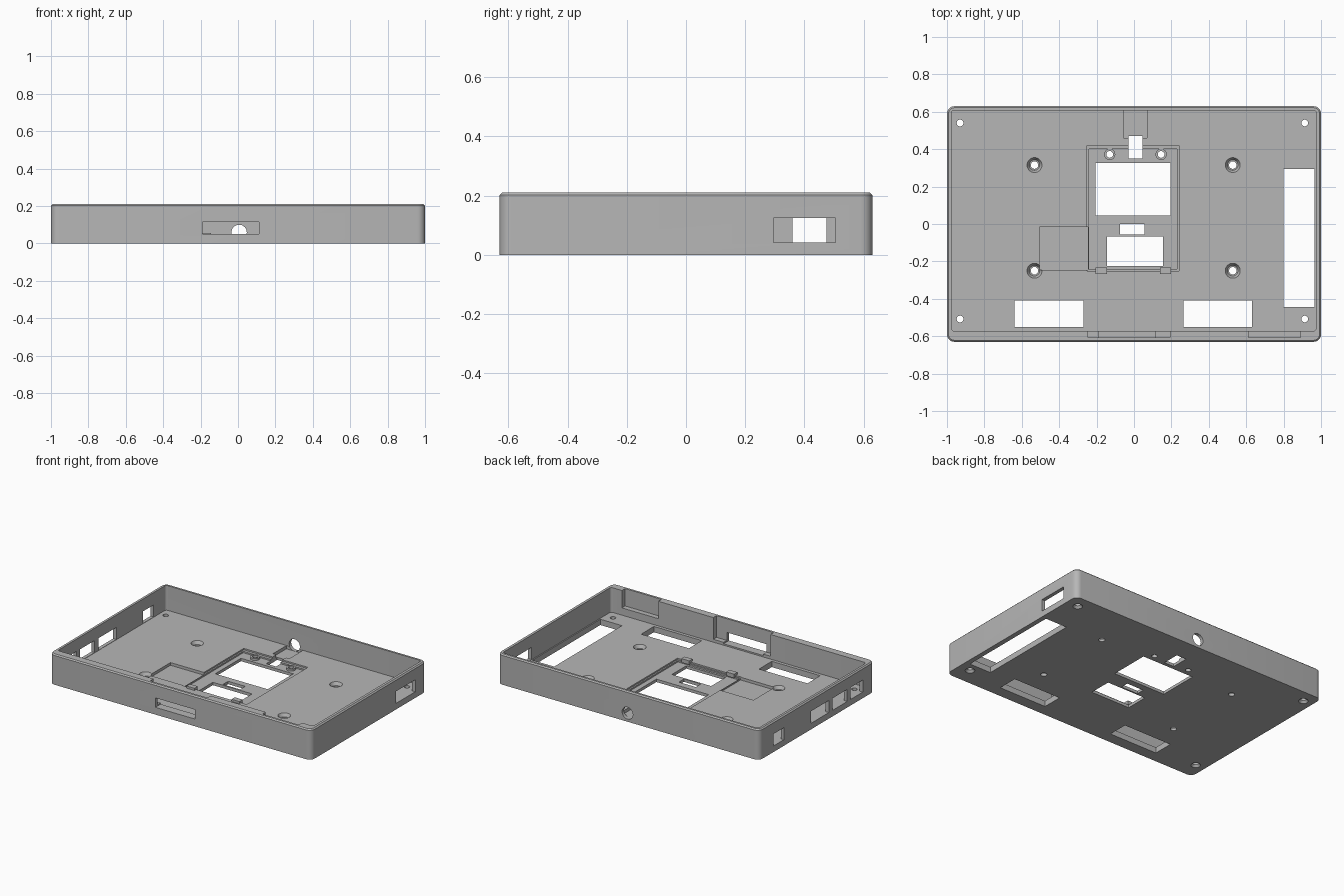
import bpy, bmesh, math
from mathutils import Matrix, Vector

cube = bpy.data.objects.get("Cube")
if cube:
    bpy.data.objects.remove(cube, do_unlink=True)

grey = bpy.data.materials.new("plain grey")
grey.use_nodes = True
colour = (0.47, 0.47, 0.47, 1)
grey.diffuse_color = colour
grey.node_tree.nodes["Principled BSDF"].inputs["Base Color"].default_value = colour

HEIGHT, FLOOR, POCKET = 0.21, 0.04, 0.02
BELOW, ABOVE = -0.05, 0.3


def make(name, bm):
    mesh = bpy.data.meshes.new(name)
    bmesh.ops.recalc_face_normals(bm, faces=bm.faces)
    bm.to_mesh(mesh)
    bm.free()
    mesh.materials.append(grey)
    obj = bpy.data.objects.new(name, mesh)
    bpy.context.collection.objects.link(obj)
    return obj


def box(name, x0, x1, y0, y1, z0, z1, radius=0):
    bm = bmesh.new()
    bmesh.ops.create_cube(bm, size=1)
    for v in bm.verts:
        v.co = Vector((x1 if v.co.x > 0 else x0, y1 if v.co.y > 0 else y0,
                       z1 if v.co.z > 0 else z0))
    if radius:
        upright = [e for e in bm.edges if abs(e.verts[0].co.z - e.verts[1].co.z) > 0.01]
        bmesh.ops.bevel(bm, geom=upright, offset=radius, segments=6,
                        profile=0.5, affect='EDGES')
    return make(name, bm)


def cone(name, x, y, z0, z1, r0, r1):
    bm = bmesh.new()
    bmesh.ops.create_cone(bm, cap_ends=True, segments=32, radius1=r0, radius2=r1,
                          depth=z1 - z0,
                          matrix=Matrix.Translation((x, y, (z0 + z1) / 2)))
    return make(name, bm)


cutters = []


def cut(*dims, radius=0):
    cutters.append(box("cutter", *dims, radius=radius))


def drill(*dims):
    cutters.append(cone("cutter", *dims))


# Rounded tray with a fine chamfer on the top rim
tray = box("tray", -1, 1, -0.63, 0.63, 0, HEIGHT, 0.04)
bm = bmesh.new()
bm.from_mesh(tray.data)
rim = [e for e in bm.edges if all(v.co.z > HEIGHT - 0.001 for v in e.verts)]
bmesh.ops.bevel(bm, geom=rim, offset=0.008, segments=1, affect='EDGES')
bm.to_mesh(tray.data)
bm.free()
cut(-0.976, 0.974, -0.572, 0.608, FLOOR, ABOVE, radius=0.015)

# Stepped central pocket, side pocket and cable channel
cut(-0.25, 0.24, -0.25, 0.42, 0.03, 0.1)
cut(-0.24, 0.23, -0.24, 0.4, POCKET, 0.1)
cut(-0.505, -0.245, -0.245, -0.015, POCKET + 0.001, 0.1)
cut(-0.055, 0.07, 0.46, 0.606, 0.018, 0.1)

# Openings through the floor
for x0, x1, y0, y1 in [(-0.205, 0.195, 0.045, 0.325), (-0.075, 0.055, -0.056, 0),
                       (-0.145, 0.155, -0.225, -0.067), (-0.03, 0.045, 0.35, 0.47),
                       (-0.64, -0.27, -0.55, -0.41), (0.265, 0.63, -0.55, -0.41),
                       (0.8, 0.966, -0.445, 0.295)]:
    cut(x0, x1, y0, y1, BELOW, 0.1)

# Countersunk mounting holes, open upwards
for x in (-0.532, 0.528):
    for y in (-0.25, 0.315):
        drill(x, y, BELOW, 0.1, 0.02, 0.02)
        drill(x, y, 0.018, 0.0401, 0.028, 0.04)
# Corner screw holes, countersunk underneath
for x in (-0.93, 0.913):
    for y in (-0.508, 0.54):
        drill(x, y, BELOW, 0.1, 0.018, 0.018)
        drill(x, y, -0.005, 0.015, 0.035, 0.018)

# Recesses inside the front wall, and the slot through it
cut(-0.245, 0.192, -0.607, -0.56, 0.06, ABOVE)
cut(0.612, 0.89, -0.607, -0.56, 0.09, ABOVE)
cut(-0.19, 0.113, -0.7, -0.55, 0.05, 0.115)

# Ports through the side walls
cut(0.9, 1.1, 0.295, 0.505, 0.042, 0.125)
for y0, y1 in [(0.36, 0.475), (-0.13, 0.067), (-0.33, -0.17), (-0.5, -0.365)]:
    cut(-1.1, -0.9, y0, y1, 0.042, 0.125)

# Round cable hole in the back wall
hole = cone("cutter", 0, 0, -0.06, 0.06, 0.041, 0.041)
hole.data.transform(Matrix.Translation((0.006, 0.64, 0.059)) @ Matrix.Rotation(math.pi / 2, 4, 'X'))
cutters.append(hole)


def carve(obj, tools):
    for tool in tools:
        mod = obj.modifiers.new("cut", 'BOOLEAN')
        mod.operation = 'DIFFERENCE'
        mod.solver = 'EXACT'
        mod.object = tool
    bpy.context.view_layer.update()
    graph = bpy.context.evaluated_depsgraph_get()
    mesh = bpy.data.meshes.new_from_object(obj.evaluated_get(graph))
    obj.modifiers.clear()
    obj.data = mesh
    for tool in tools:
        bpy.data.objects.remove(tool, do_unlink=True)


carve(tray, cutters)
parts = [tray]

# Screw bosses in the pocket, drilled through the floor
for side, x in (("right", -0.13), ("left", 0.145)):
    boss = cone(side + "_screw_boss", x, 0.372, POCKET - 0.002, 0.034, 0.03, 0.03)
    carve(boss, [cone("cutter", x, 0.372, BELOW, 0.1, 0.018, 0.018)])
    carve(tray, [cone("cutter", x, 0.372, BELOW, 0.1, 0.018, 0.018)])
    parts.append(boss)

# Retaining clips on the front edge of the pocket
for side, x in (("right", -0.175), ("left", 0.168)):
    parts.append(box(side + "_clip", x - 0.03, x + 0.03, -0.268, -0.232, 0.028, 0.055))

# Smooth the curved walls and keep the edges crisp
bpy.ops.object.select_all(action='DESELECT')
for part in parts:
    part.select_set(True)
bpy.context.view_layer.objects.active = tray
bpy.ops.object.shade_smooth_by_angle(angle=math.radians(30))
